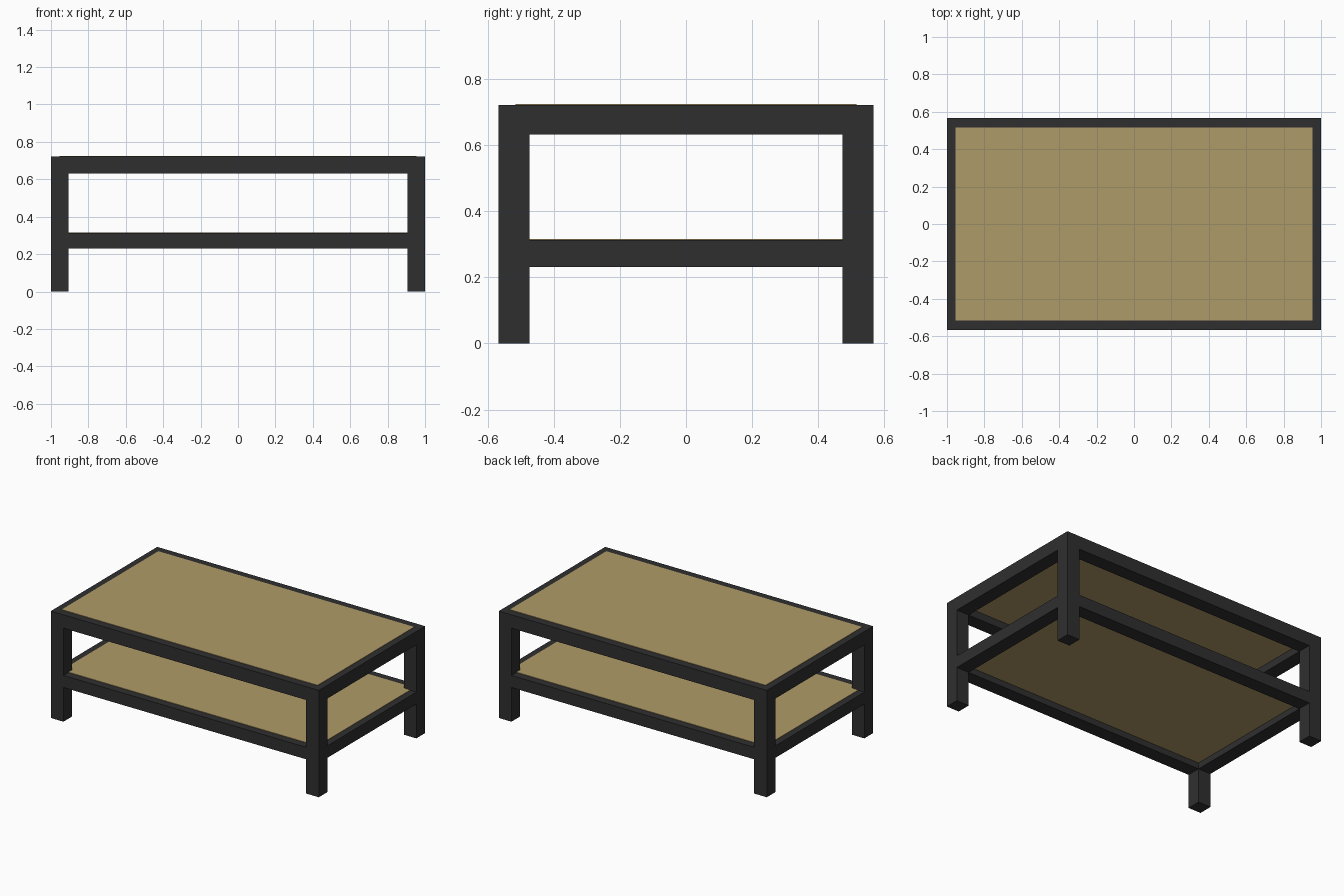
import bpy

if "Cube" in bpy.data.objects:
    bpy.data.objects.remove(bpy.data.objects["Cube"])

HX, HY = 1.0, 0.567       # half footprint
LEG = 0.094               # leg and rail thickness
TOP = 0.721


def material(name, color):
    m = bpy.data.materials.new(name)
    m.diffuse_color = (*color, 1)
    m.use_nodes = True
    m.node_tree.nodes["Principled BSDF"].inputs["Base Color"].default_value = m.diffuse_color
    return m


dark = material("dark_frame", (0.028, 0.028, 0.028))
wood = material("tan_panel", (0.43, 0.33, 0.14))


def box(name, x, y, z, mat):
    """Box from (min, max) pairs."""
    bpy.ops.mesh.primitive_cube_add(size=1, location=[(a + b) / 2 for a, b in (x, y, z)])
    ob = bpy.context.object
    ob.name = name
    ob.scale = [b - a for a, b in (x, y, z)]
    bpy.ops.object.transform_apply(location=False, rotation=False, scale=True)
    ob.data.materials.append(mat)
    return ob


def span(side, half):
    """Strip of leg thickness along the outer edge on one side."""
    return tuple(sorted((side * half, side * (half - LEG))))


# Four corner legs
for sx, xn in ((-1, "left"), (1, "right")):
    for sy, yn in ((-1, "front"), (1, "back")):
        box(f"{yn}_{xn}_leg", span(sx, HX), span(sy, HY), (0, TOP), dark)

# Rails and inset panel for the table top and the lower shelf
for level, z0, z1 in (("top", 0.631, TOP), ("shelf", 0.231, 0.312)):
    for s, n in ((-1, "front"), (1, "back")):
        box(f"{level}_{n}_rail", (-HX + LEG, HX - LEG), span(s, HY), (z0, z1), dark)
    for s, n in ((-1, "left"), (1, "right")):
        box(f"{level}_{n}_rail", span(s, HX), (-HY + LEG, HY - LEG), (z0, z1), dark)
    box(f"{level}_panel", (-0.955, 0.955), (-0.515, 0.515), (z1 - 0.04, z1 + 0.003), wood)
